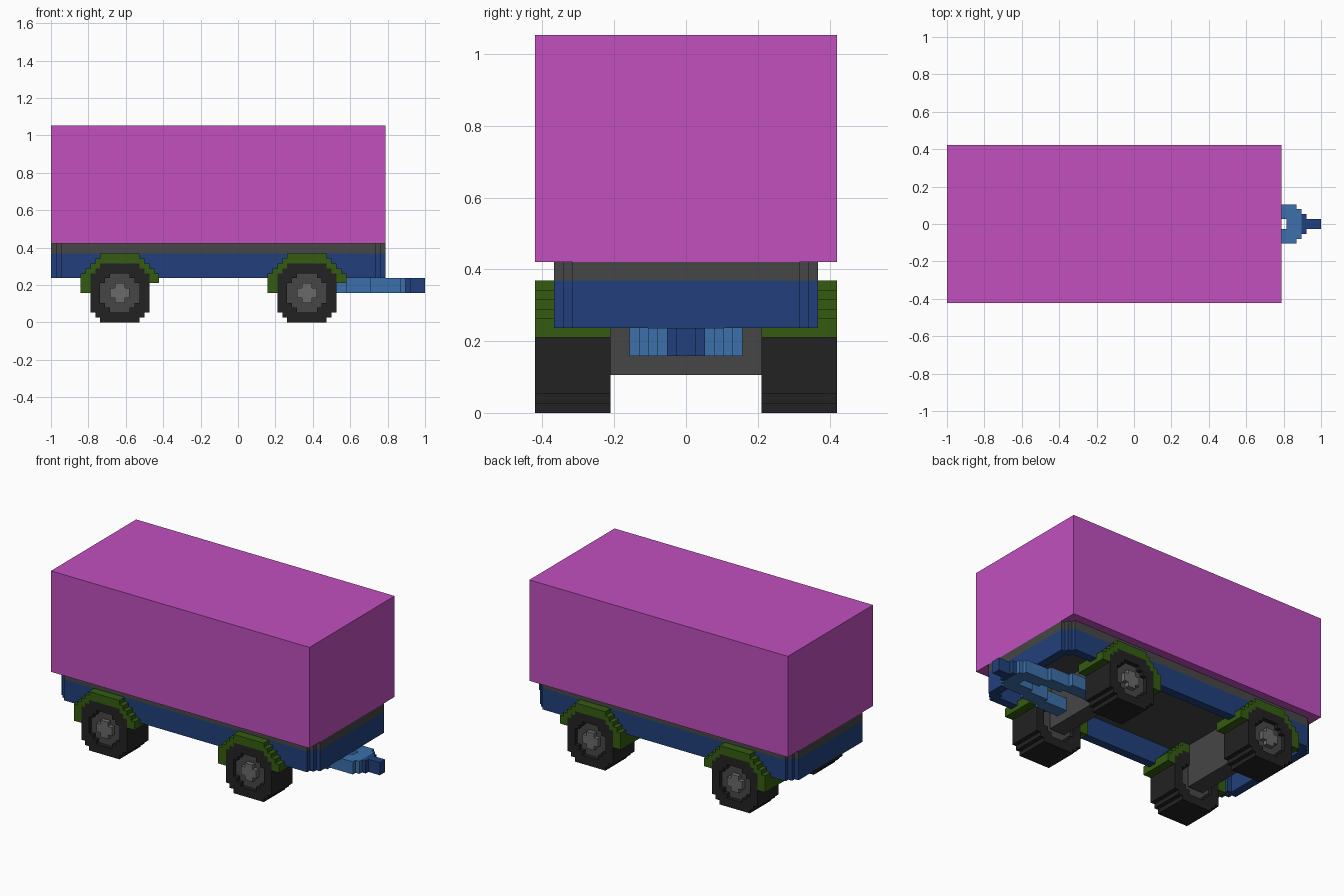
import bpy, bmesh

if "Cube" in bpy.data.objects:
    bpy.data.objects.remove(bpy.data.objects["Cube"], do_unlink=True)

U = 2 / 76  # one grid block


def material(name, r, g, b):
    lin = [((c / 255 + 0.055) / 1.055) ** 2.4 for c in (r, g, b)] + [1]
    m = bpy.data.materials.new(name)
    m.use_nodes = True
    m.diffuse_color = lin
    m.node_tree.nodes["Principled BSDF"].inputs["Base Color"].default_value = lin
    return m


MAGENTA = material("magenta", 193, 80, 190)
NAVY = material("navy blue", 33, 64, 124)
BLUE = material("light blue", 60, 112, 170)
GREEN = material("dark green", 52, 92, 16)
BLACK = material("rubber black", 34, 34, 34)
GREY = material("dark grey", 70, 70, 70)
SILVER = material("mid grey", 106, 106, 106)


def stepped(hx, hy, c, cx=0, cy=0):
    """Rectangle outline whose corners are cut by c one-block stairs."""
    corner = [(hx, hy - c)]
    for i in range(c):
        corner += [(hx - i - 1, hy - c + i), (hx - i - 1, hy - c + i + 1)]
    top = corner + [(-x, y) for x, y in reversed(corner)]
    ring = top + [(-x, -y) for x, y in top]
    return [(cx + x, cy + y) for x, y in ring]


def extrude(name, mat, loops, a, b, axis="z"):
    """Fill the outlines (inner ones are holes) and extrude from a to b."""
    bm = bmesh.new()
    edges = []
    for loop in loops:
        vs = [bm.verts.new((x, y, a) if axis == "z" else (x, a, y)) for x, y in loop]
        edges += [bm.edges.new((vs[i - 1], vs[i])) for i in range(len(vs))]
    bmesh.ops.triangle_fill(bm, edges=edges, use_beauty=True)
    ext = bmesh.ops.extrude_face_region(bm, geom=bm.faces[:], use_keep_orig=True)
    top = [v for v in ext["geom"] if isinstance(v, bmesh.types.BMVert)]
    d = b - a
    bmesh.ops.translate(bm, verts=top, vec=(0, 0, d) if axis == "z" else (0, d, 0))
    bmesh.ops.recalc_face_normals(bm, faces=bm.faces[:])
    bmesh.ops.scale(bm, verts=bm.verts[:], vec=(U, U, U))
    me = bpy.data.meshes.new(name)
    bm.to_mesh(me)
    bm.free()
    me.materials.append(mat)
    ob = bpy.data.objects.new(name, me)
    bpy.context.scene.collection.objects.link(ob)


# Cargo box, floor and hollow side walls
extrude("cargo_box", MAGENTA, [stepped(34, 16, 0, -4)], 16, 40)
extrude("floor", GREY, [stepped(34, 14, 2, -4)], 14, 16)
extrude("chassis_walls", NAVY, [stepped(34, 14, 2, -4), stepped(32, 12, 1, -4)], 9, 14)

# Drawbar: splayed arms meeting at the coupling
half = [(31, 1), (27, 1), (27, 2), (22, 2), (22, 3), (16, 3), (16, 6),
        (22, 6), (22, 5), (27, 5), (27, 4), (33, 4), (33, 3), (34, 3)]
extrude("drawbar", BLUE, [half + [(x, -y) for x, y in reversed(half)]], 6, 9)
tip = [(34, 2), (35, 2), (35, 1), (38, 1)]
extrude("coupling", NAVY, [tip + [(x, -y) for x, y in reversed(tip)]], 6, 9)

# Stepped mudguard outline around a wheel centred on x = 0
outer = [(-8, 6), (-8, 10)]
for i in range(4):
    outer += [(-7 + i, 10 + i), (-7 + i, 11 + i)]
outer += [(-x, max(y, 8)) for x, y in reversed(outer)]
inner = [(6, 8), (6, 10), (5, 10), (5, 11), (4, 11), (4, 12)]
arch = outer + inner + [(-x, y) for x, y in reversed(inner[1:])] + [(-6, 6)]

# Axles, wheels and mudguards
for end, cx in (("rear", -24), ("front", 14)):
    extrude(end + "_axle", GREY, [stepped(2, 8.5, 0, cx)], 4, 14)
    for side, s in (("left", 1), ("right", -1)):
        n = f"{end}_{side}_"
        tyre, hub, cap = (stepped(h, h, c, cx, 6) for h, c in ((6, 2), (4, 2), (2, 1)))
        extrude(n + "tyre", BLACK, [tyre, hub], 8 * s, 16 * s, "y")
        extrude(n + "hub", GREY, [hub], 9 * s, 15 * s, "y")
        extrude(n + "hub_cap", SILVER, [cap], 15 * s, 16 * s, "y")
        extrude(n + "mudguard", GREEN, [[(x + cx, y) for x, y in arch]], 8 * s, 16 * s, "y")
